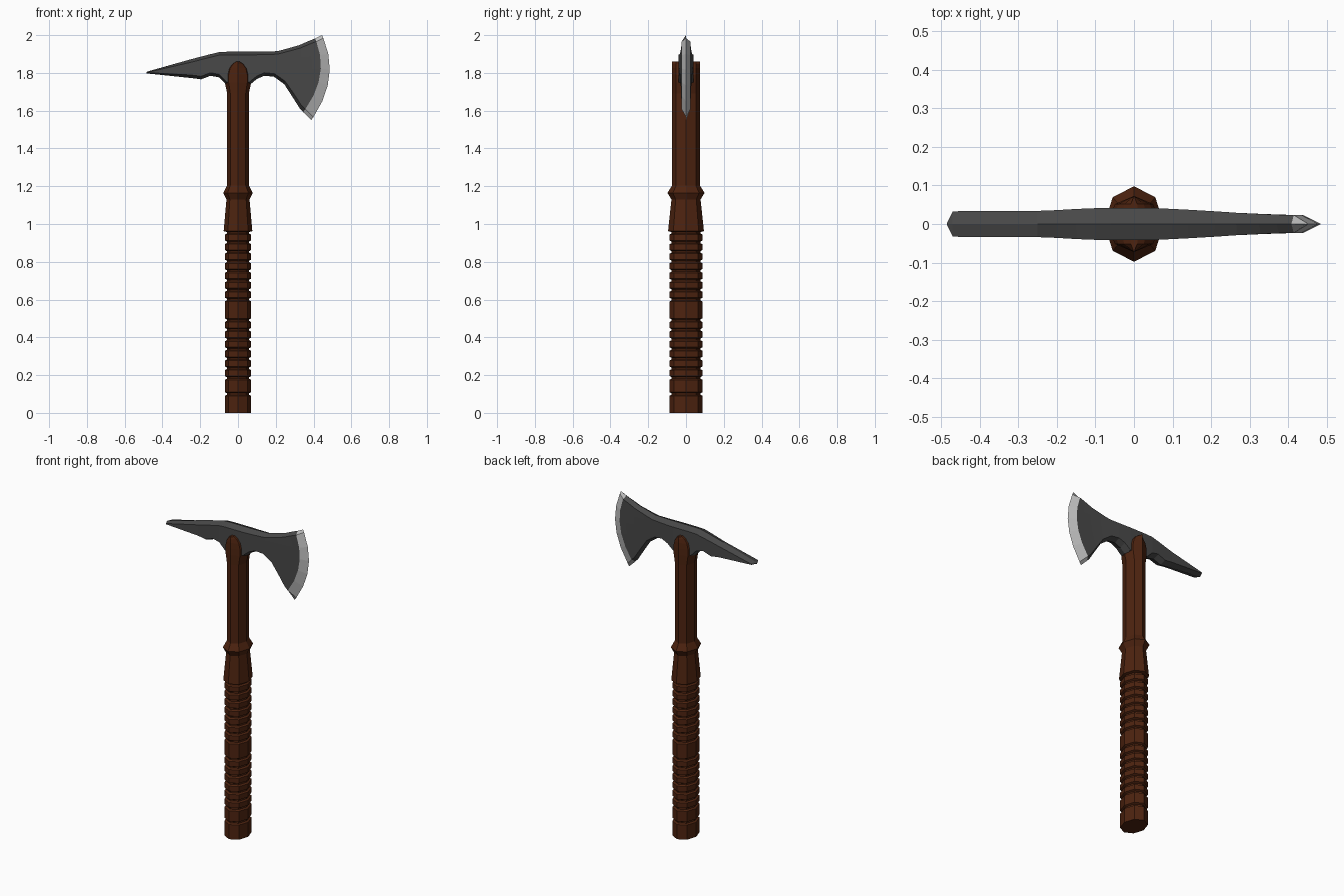
import bpy, bmesh
from math import sin, cos, pi
from mathutils import Vector

cube = bpy.data.objects.get("Cube")
if cube:
    bpy.data.objects.remove(cube)


def material(name, rgb, rough):
    m = bpy.data.materials.new(name)
    m.use_nodes = True
    m.diffuse_color = (*rgb, 1)
    bsdf = next(n for n in m.node_tree.nodes if n.type == 'BSDF_PRINCIPLED')
    bsdf.inputs["Base Color"].default_value = (*rgb, 1)
    bsdf.inputs["Roughness"].default_value = rough
    return m


wood = material("dark_wood", (0.075, 0.017, 0.005), 0.8)
iron = material("dark_iron", (0.065, 0.065, 0.065), 0.6)
steel = material("bright_steel", (0.52, 0.52, 0.52), 0.5)


def loft(name, rings, materials, band_material=lambda i: 0):
    """Skin closed rings of equal length and cap both ends."""
    bm = bmesh.new()
    rows = [[bm.verts.new(p) for p in ring] for ring in rings]
    n = len(rows[0])
    for i, (a, b) in enumerate(zip(rows, rows[1:])):
        for k in range(n):
            j = (k + 1) % n
            face = bm.faces.new((a[k], a[j], b[j], b[k]))
            face.material_index = band_material(i)
    bm.faces.new(rows[0])
    last = bm.faces.new(rows[-1])
    last.material_index = band_material(len(rows) - 2)
    bmesh.ops.remove_doubles(bm, verts=bm.verts, dist=0.0004)
    bmesh.ops.recalc_face_normals(bm, faces=bm.faces)
    mesh = bpy.data.meshes.new(name)
    bm.to_mesh(mesh)
    bm.free()
    for m in materials:
        mesh.materials.append(m)
    obj = bpy.data.objects.new(name, mesh)
    bpy.context.collection.objects.link(obj)
    return obj


# Handle: octagonal, with corners on the axes
def octagon(z, rx, ry):
    return [Vector((rx * cos(k * pi / 4), ry * sin(k * pi / 4), z)) for k in range(8)]


GRIP = (0.07, 0.088)
GROOVE = (0.059, 0.076)
grooves = [0.1] + [0.185 + 0.051 * i for i in range(7)] + [0.6 + 0.0505 * i for i in range(8)]

profile = [(0, *GRIP)]
for z in grooves:
    profile += [(z - 0.01, *GRIP), (z - 0.004, *GROOVE), (z + 0.004, *GROOVE), (z + 0.01, *GRIP)]
profile.pop()
# Flared collar and shaft
profile += [(0.962, 0.076, 0.095), (1.13, 0.061, 0.077), (1.165, 0.078, 0.098), (1.205, 0.057, 0.073)]
# Rounded cheeks that hold the head
profile += [(1.69, 0.057, 0.073), (1.75, 0.07, 0.073), (1.79, 0.07, 0.073), (1.825, 0.058, 0.073),
            (1.848, 0.036, 0.073), (1.86, 0.012, 0.073)]
loft("handle", [octagon(*p) for p in profile], [wood])


# Axe head: bevelled sections running from the spike to the cutting edge
def section(top, bottom, half, bulge=0.0):
    top, bottom = Vector((top[0], 0, top[1])), Vector((bottom[0], 0, bottom[1]))
    c = min(0.016 / (top - bottom).length, 0.35)
    fractions = [0, c] + [c + (1 - 2 * c) * i / 5 for i in range(1, 5)] + [1 - c, 1]
    ring = []
    for v in fractions:
        p = top.lerp(bottom, v)
        p.x += bulge * 4 * v * (1 - v)
        p.y = 0 if v in (0, 1) else half
        ring.append(p)
    return ring + [Vector((p.x, -p.y, p.z)) for p in ring[-2:0:-1]]


stations = [
    ((-0.485, 1.805), (-0.485, 1.797), 0.002),
    ((-0.47, 1.81), (-0.47, 1.796), 0.033),
    ((-0.25, 1.872), (-0.25, 1.773), 0.034),
    ((-0.2, 1.885), (-0.195, 1.766), 0.036),
    ((-0.15, 1.898), (-0.145, 1.785), 0.039),
    ((-0.1, 1.91), (-0.1, 1.776), 0.041),
    ((-0.06, 1.912), (-0.06, 1.735), 0.041),
    ((0.06, 1.912), (0.06, 1.735), 0.041),
    ((0.1, 1.912), (0.1, 1.768), 0.039),
    ((0.14, 1.913), (0.14, 1.785), 0.037),
    ((0.21, 1.915), (0.19, 1.78), 0.033, 0.002),
    ((0.265, 1.93), (0.245, 1.74), 0.029, 0.01),
    ((0.325, 1.947), (0.287, 1.675), 0.026, 0.025),
    ((0.37, 1.967), (0.327, 1.612), 0.024, 0.042),
    ((0.408, 1.982), (0.345, 1.592), 0.023, 0.058),
    ((0.445, 2.0), (0.388, 1.55), 0.0, 0.066),
]
edge_band = len(stations) - 2
loft("axe_head", [section(*s) for s in stations], [iron, steel],
     lambda i: 1 if i == edge_band else 0)
